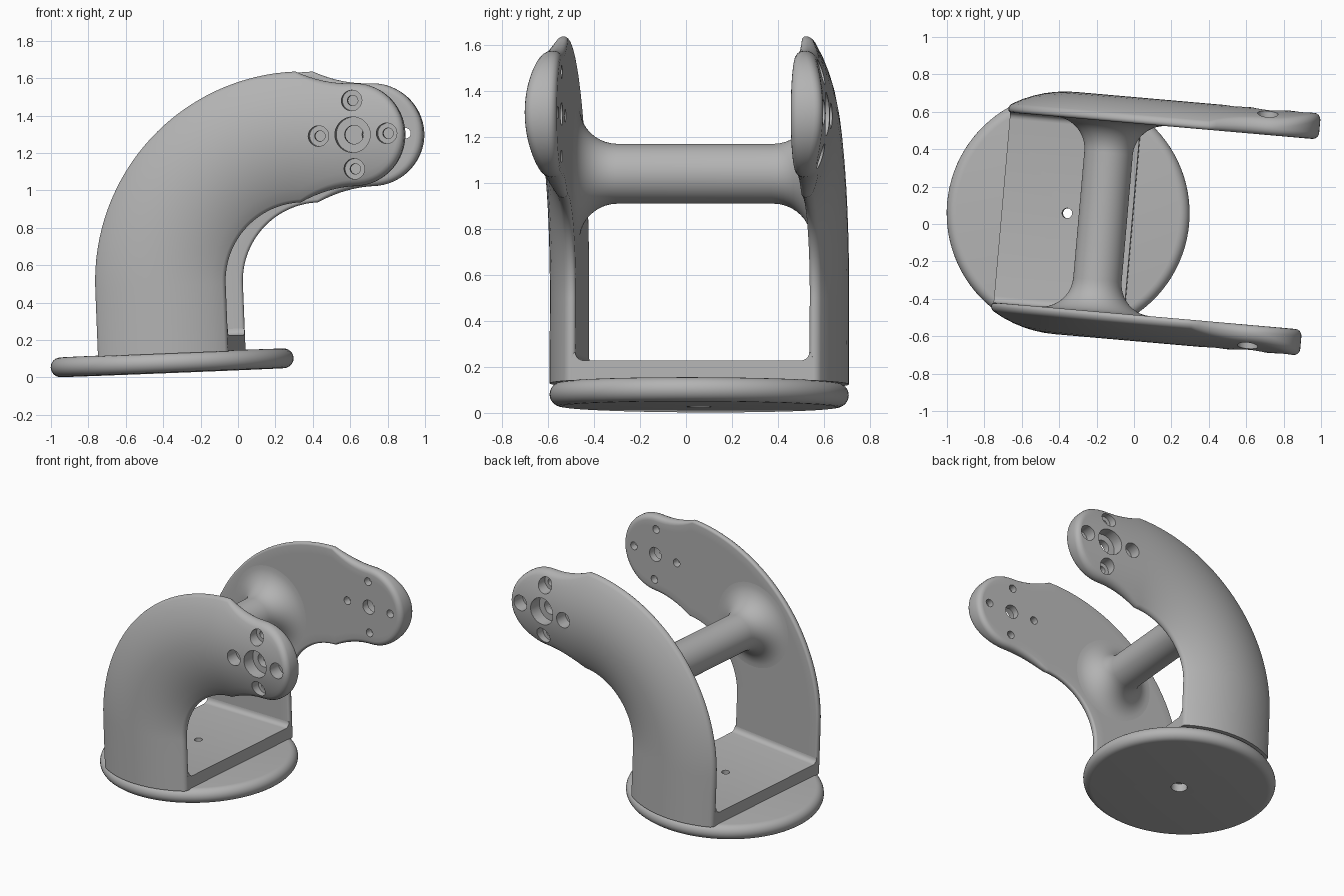
import bpy, bmesh
from math import pi, sin, cos, sqrt, radians
from mathutils import Matrix

cube = bpy.data.objects.get("Cube")
if cube:
    bpy.data.objects.remove(cube)

# The whole bracket is turned and tipped slightly
PLACE = (Matrix.Translation((-0.35, 0.057, 0.026))
         @ Matrix.Rotation(radians(-5), 4, 'Z') @ Matrix.Rotation(radians(-2.3), 4, 'Y'))

grey = bpy.data.materials.new("plain_grey")
grey.use_nodes = True
COLOUR = (0.45, 0.45, 0.45, 1)
grey.diffuse_color = COLOUR
grey.node_tree.nodes["Principled BSDF"].inputs["Base Color"].default_value = COLOUR

DISC_R, DISC_T = 0.65, 0.105       # round foot
HALF, BEND, TURN_W = 0.35, 0.77, 0.46   # arm half width, bend radius, bend height
INNER = 0.51                       # inner face of each arm
HEAD_R, NECK = 0.275, 0.303
STRAIGHT = TURN_W - 0.1
HEAD_S = STRAIGHT + BEND * pi / 2 + NECK
HEAD_U, HEAD_W = BEND + NECK, TURN_W + BEND


def loft(name, rings, cap_last=True):
    """Skin closed rings of points into a solid."""
    bm = bmesh.new()
    rows = [[bm.verts.new(p) for p in ring] for ring in rings]
    n = len(rows[0])
    for a, b in zip(rows, rows[1:]):
        for i in range(n):
            j = (i + 1) % n
            bm.faces.new((a[i], a[j], b[j], b[i]))
    bm.faces.new(rows[0])
    if cap_last:
        bm.faces.new(rows[-1])
    bmesh.ops.remove_doubles(bm, verts=bm.verts, dist=1e-5)
    bmesh.ops.recalc_face_normals(bm, faces=bm.faces)
    mesh = bpy.data.meshes.new(name)
    bm.to_mesh(mesh)
    bm.free()
    mesh.materials.append(grey)
    ob = bpy.data.objects.new(name, mesh)
    bpy.context.collection.objects.link(ob)
    ob.matrix_world = PLACE
    return ob


def lathe(name, profile, to_point, n=64):
    """Turn (radius, height) points; to_point places each (a, b, height)."""
    return loft(name, [[to_point(r * cos(2 * pi * i / n), r * sin(2 * pi * i / n), h)
                        for i in range(n)] for r, h in profile])


def activate(ob):
    bpy.ops.object.select_all(action='DESELECT')
    ob.select_set(True)
    bpy.context.view_layer.objects.active = ob


def cut(ob, cutter):
    cutter.hide_render = True
    mod = ob.modifiers.new("cut", 'BOOLEAN')
    mod.operation, mod.solver, mod.object = 'DIFFERENCE', 'EXACT', cutter
    activate(ob)
    bpy.ops.object.modifier_apply(modifier=mod.name)


def smooth(ob):
    activate(ob)
    bpy.ops.object.shade_smooth_by_angle(angle=radians(35))


def on_path(s, t):
    """Point at length s along the arm's bent centre line, t outwards."""
    if s < STRAIGHT:
        return -t, 0.1 + s
    if s < STRAIGHT + BEND * pi / 2:
        a = (s - STRAIGHT) / BEND
        return BEND - (BEND + t) * cos(a), TURN_W + (BEND + t) * sin(a)
    return s - STRAIGHT - BEND * pi / 2 + BEND, HEAD_W + t


def bulge(t):
    return sqrt(DISC_R ** 2 - t ** 2)


def arm_ring(s, h, a, side):
    """Lens section with rounded rims; a is the angle round the head end."""
    r = min(0.035, 0.45 * (bulge(h) - INNER))

    def point(d, q, height):
        t = q * (h - d) * cos(a)
        u, w = on_path(s + (h - d) * sin(a), t)
        v = height if height > 0 else bulge(t) + height
        return u, side * v, w

    cols, segs = 12, 4
    qs = [-1 + 2 * i / cols for i in range(cols + 1)]
    fillet = [pi / 2 * k / segs for k in range(segs + 1)]
    low = [(r * (1 - sin(f)), INNER + r * (1 - cos(f))) for f in fillet[1:]]
    high = [(r * (1 - cos(f)), -r * (1 - sin(f))) for f in fillet[:-1]]
    rim = low + high
    return ([point(r, q, INNER) for q in qs] + [point(d, 1, v) for d, v in rim]
            + [point(r, q, 0) for q in reversed(qs)]
            + [point(d, -1, v) for d, v in reversed(rim)])


def build_arm(name, side):
    bend_end = STRAIGHT + BEND * pi / 2
    rows = [(STRAIGHT * i / 3, HALF, 0) for i in range(3)]
    rows += [(STRAIGHT + BEND * pi / 2 * i / 32, HALF, 0) for i in range(33)]
    rows += [(bend_end + NECK * i / 8, HEAD_R + (HALF - HEAD_R) * (1 - i / 8) ** 2, 0)
             for i in range(1, 8)]
    rows += [(HEAD_S, HEAD_R, pi / 2 * i / 16) for i in range(17)]
    arm = loft(name, [arm_ring(*row, side) for row in rows], cap_last=False)
    # Counterbored centre hole with four smaller ones around it
    holes = [(0, 0, 0.095, 0.05)]
    holes += [(0.183 * cos(k * pi / 2), 0.183 * sin(k * pi / 2), 0.055, 0.028) for k in range(4)]
    for du, dw, big, small in holes:
        cutter = lathe("hole_cutter", [(small, 0.4), (small, 0.56), (big, 0.56), (big, 0.8)],
                       lambda a, b, h: (HEAD_U + du + a, side * h, HEAD_W + dw + b), 32)
        cut(arm, cutter)
        bpy.data.objects.remove(cutter)
    smooth(arm)


build_arm("right_arm", -1)
build_arm("left_arm", 1)

# Round foot with a rolled rim
half_t = DISC_T / 2
rim = [-pi / 2 + pi * i / 12 for i in range(13)]
foot = lathe("round_foot",
             [(DISC_R - half_t + half_t * cos(f), half_t + half_t * sin(f)) for f in rim],
             lambda a, b, h: (a, b, h), 96)

# Plate joining the arms, with small fillets in its corners
TOP, FIL = 0.188, 0.035
corner = [(INNER + 0.005, TOP + FIL)]
corner += [(INNER - FIL * (1 - cos(f)), TOP + FIL * (1 - sin(f)))
           for f in [pi / 2 * k / 5 for k in range(6)]]
section = [(0.53, 0.1), (0.53, TOP)] + corner
section += [(-v, w) for v, w in reversed(section)]
plate = loft("base_plate", [[(u, v, w) for v, w in section] for u in (-HALF, HALF)])

# Stepped bolt hole through foot and plate
bolt = lathe("bolt_cutter", [(0.055, -0.1), (0.055, 0.06), (0.027, 0.06), (0.027, 0.4)],
             lambda a, b, h: (a, b, h), 32)
for ob in (foot, plate):
    cut(ob, bolt)
    smooth(ob)
bpy.data.objects.remove(bolt)

# Cross bar with flared ends, at the middle of the bend
FLARE, BAR_R = 0.17, 0.13
flare = [(BAR_R + FLARE * (1 - sin(f)), INNER - FLARE * (1 - cos(f)))
         for f in [pi / 2 * k / 10 for k in range(11)]]
flare = [(BAR_R + FLARE, INNER + 0.005)] + flare
mid_u, mid_w = on_path(STRAIGHT + BEND * pi / 4, 0)
bar = lathe("cross_bar", flare + [(r, -h) for r, h in reversed(flare)],
            lambda a, b, h: (mid_u + a, h, mid_w + b))
smooth(bar)
